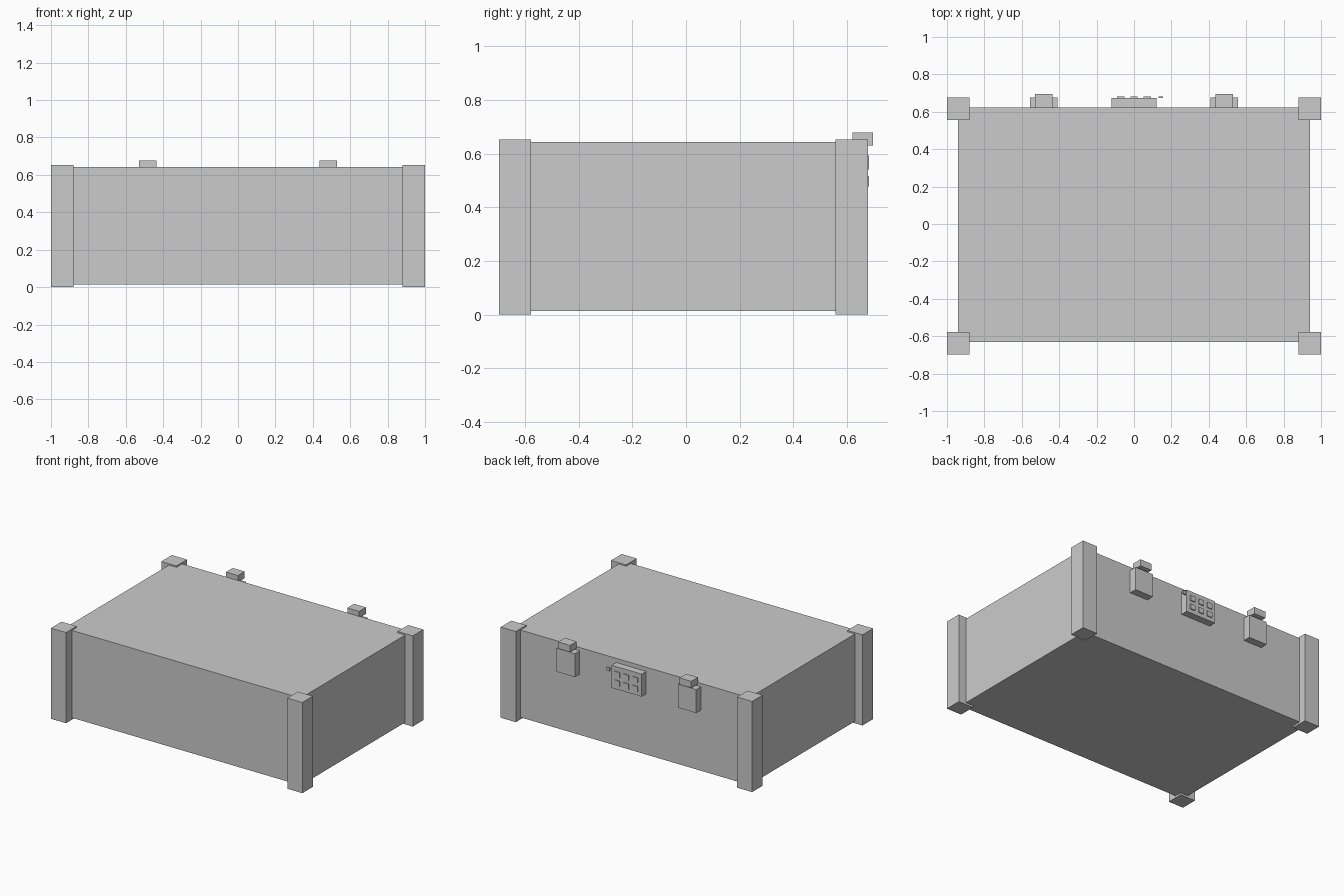
import bpy

if "Cube" in bpy.data.objects:
    bpy.data.objects.remove(bpy.data.objects["Cube"])


def box(name, x, y, z):
    """Axis-aligned box from (min, max) ranges."""
    bpy.ops.mesh.primitive_cube_add(size=1, location=[(a + b) / 2 for a, b in (x, y, z)])
    ob = bpy.context.object
    ob.name = ob.data.name = name
    ob.scale = [b - a for a, b in (x, y, z)]
    bpy.ops.object.transform_apply(location=False, rotation=False, scale=True)
    return ob


def around(c, size):
    return (c - size / 2, c + size / 2)


# Main case body
box("case_body", (-0.94, 0.94), (-0.63, 0.623), (0.014, 0.642))

for side, s in (("left", -1), ("right", 1)):
    # Corner posts
    for end, yr in (("front", (-0.697, -0.577)), ("back", (0.557, 0.677))):
        box(f"{end}_{side}_corner_post", around(s * 0.94, 0.12), yr, (0, 0.652))
    # Latch plate and the clasp above it
    box(f"{side}_latch_plate", around(s * 0.482, 0.146), (0.62, 0.677), (0.45, 0.618))
    box(f"{side}_latch_clasp", around(s * 0.482, 0.094), (0.62, 0.696), (0.63, 0.678))

# Keypad panel on the back
box("keypad_panel", around(0, 0.24), (0.62, 0.675), (0.45, 0.612))

# Keypad buttons, two rows of three
for r, z in enumerate((0.56, 0.497)):
    for c in range(3):
        box(f"keypad_button_{r}_{c}", around((c - 1) * 0.071, 0.04),
            (0.67, 0.682), around(z, 0.038))

# Indicator light beside the keypad
box("indicator_light", around(0.143, 0.026), (0.673, 0.682), around(0.58, 0.026))
